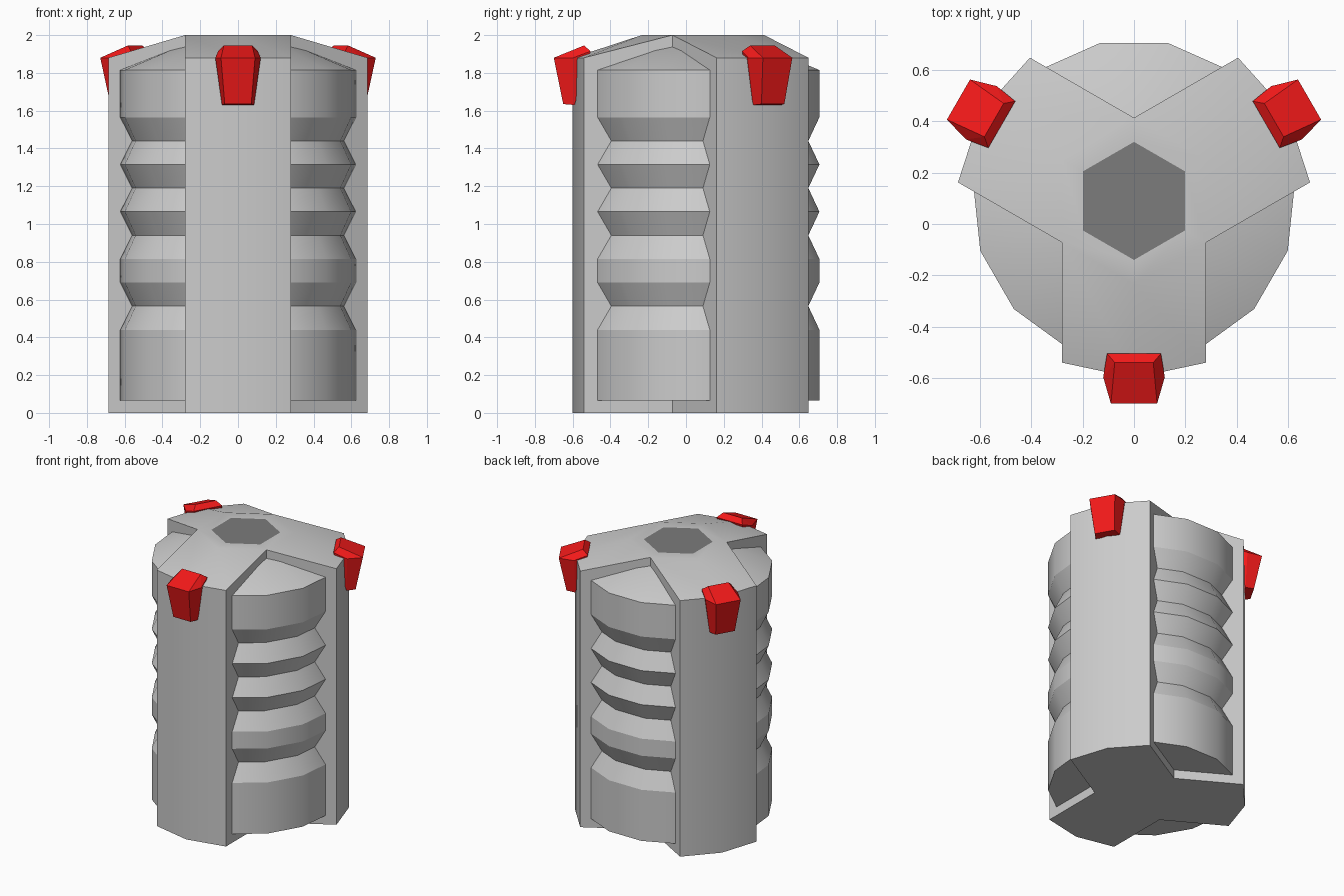
import bpy, bmesh
from math import sin, cos, radians
from mathutils import Matrix

if "Cube" in bpy.data.objects:
    bpy.data.objects.remove(bpy.data.objects["Cube"])

CY = 0.09  # y of the three-fold axis


def material(name, rgb):
    m = bpy.data.materials.new(name)
    m.diffuse_color = (*rgb, 1)
    m.use_nodes = True
    m.node_tree.nodes["Principled BSDF"].inputs["Base Color"].default_value = m.diffuse_color
    return m


def pol(r, deg, z):
    return (r * cos(radians(deg)), r * sin(radians(deg)), z)


def make(name, bm, mat=None, smooth=False):
    bmesh.ops.recalc_face_normals(bm, faces=bm.faces)
    me = bpy.data.meshes.new(name)
    bm.to_mesh(me)
    bm.free()
    ob = bpy.data.objects.new(name, me)
    ob.location = (0, CY, 0)
    bpy.context.collection.objects.link(ob)
    if mat:
        me.materials.append(mat)
    if smooth:
        bpy.ops.object.select_all(action='DESELECT')
        ob.select_set(True)
        bpy.context.view_layer.objects.active = ob
        bpy.ops.object.shade_smooth_by_angle(angle=radians(24.5))
    return ob


red = material("red", (0.9, 0.01, 0.01))
dark = material("dark_grey", (0.2, 0.2, 0.2))

# Three-armed outer frame: notch, corner, middle, corner for each arm
R_OUT, R_IN, R_HEX = 0.69, 0.324, 0.23
bm = bmesh.new()
bottom, top, ridge, hexa = [], [], [], []
for k in range(3):
    a = -90 + 120 * k
    for r, d in ((R_IN, -60), (R_OUT, -24), (R_OUT, 0), (R_OUT, 24)):
        bottom.append(bm.verts.new(pol(r, a + d, 0)))
        top.append(bm.verts.new(pol(r, a + d, 2.0 if r == R_IN else 1.88)))
    ridge += [top[4 * k], bm.verts.new(pol(R_IN, a, 2.0))]
    hexa += [bm.verts.new(pol(R_HEX, a + d, 2.0)) for d in (-60, 0)]
for i in range(12):
    j = (i + 1) % 12
    bm.faces.new((bottom[i], bottom[j], top[j], top[i]))
for i in range(6):
    j = (i + 1) % 6
    bm.faces.new((ridge[i], ridge[j], hexa[j], hexa[i]))
for k in range(3):
    n, c1, m, c2 = top[4 * k:4 * k + 4]
    bm.faces.new((n, c1, m, ridge[2 * k + 1]))
    bm.faces.new((ridge[2 * k + 1], m, c2, top[(4 * k + 4) % 12]))
bm.faces.new(bottom)
make("outer_frame", bm, smooth=True)

# Dark hexagonal plate set flush in the top
bm = bmesh.new()
bm.faces.new([bm.verts.new(pol(R_HEX, -90 + 60 * i, 2.0)) for i in range(6)])
make("top_plate", bm, dark)

# Ribbed 15-sided core showing between the arms
profile = [(0.63, 0.065), (0.63, 0.44), (0.57, 0.565), (0.63, 0.69),
           (0.63, 0.815), (0.57, 0.94), (0.63, 1.065), (0.57, 1.19),
           (0.63, 1.315), (0.57, 1.44), (0.63, 1.565), (0.63, 1.815),
           (0.30, 1.95)]
bm = bmesh.new()
rings = [[bm.verts.new(pol(r, -90 + 24 * i, z)) for i in range(15)]
         for r, z in profile]
for lo, hi in zip(rings, rings[1:]):
    for i in range(15):
        j = (i + 1) % 15
        bm.faces.new((lo[i], lo[j], hi[j], hi[i]))
bm.faces.new(rings[0])
bm.faces.new(rings[-1])
make("ribbed_core", bm, smooth=True)

# Red lugs clipped over the top of each arm (half points, mirrored in x)
half = [(0.09, -0.79, 1.88), (0.12, -0.687, 1.88), (0.075, -0.63, 1.945),
        (0.105, -0.595, 1.915), (0.07, -0.74, 1.635), (0.085, -0.68, 1.63)]
for k, side in enumerate(("front", "right", "left")):
    bm = bmesh.new()
    for x, y, z in half:
        bm.verts.new((x, y, z))
        bm.verts.new((-x, y, z))
    bmesh.ops.convex_hull(bm, input=bm.verts[:])
    bmesh.ops.dissolve_limit(bm, angle_limit=radians(2),
                             verts=bm.verts[:], edges=bm.edges[:])
    bm.transform(Matrix.Rotation(radians(120 * k), 4, 'Z'))
    make(side + "_lug", bm, red)
